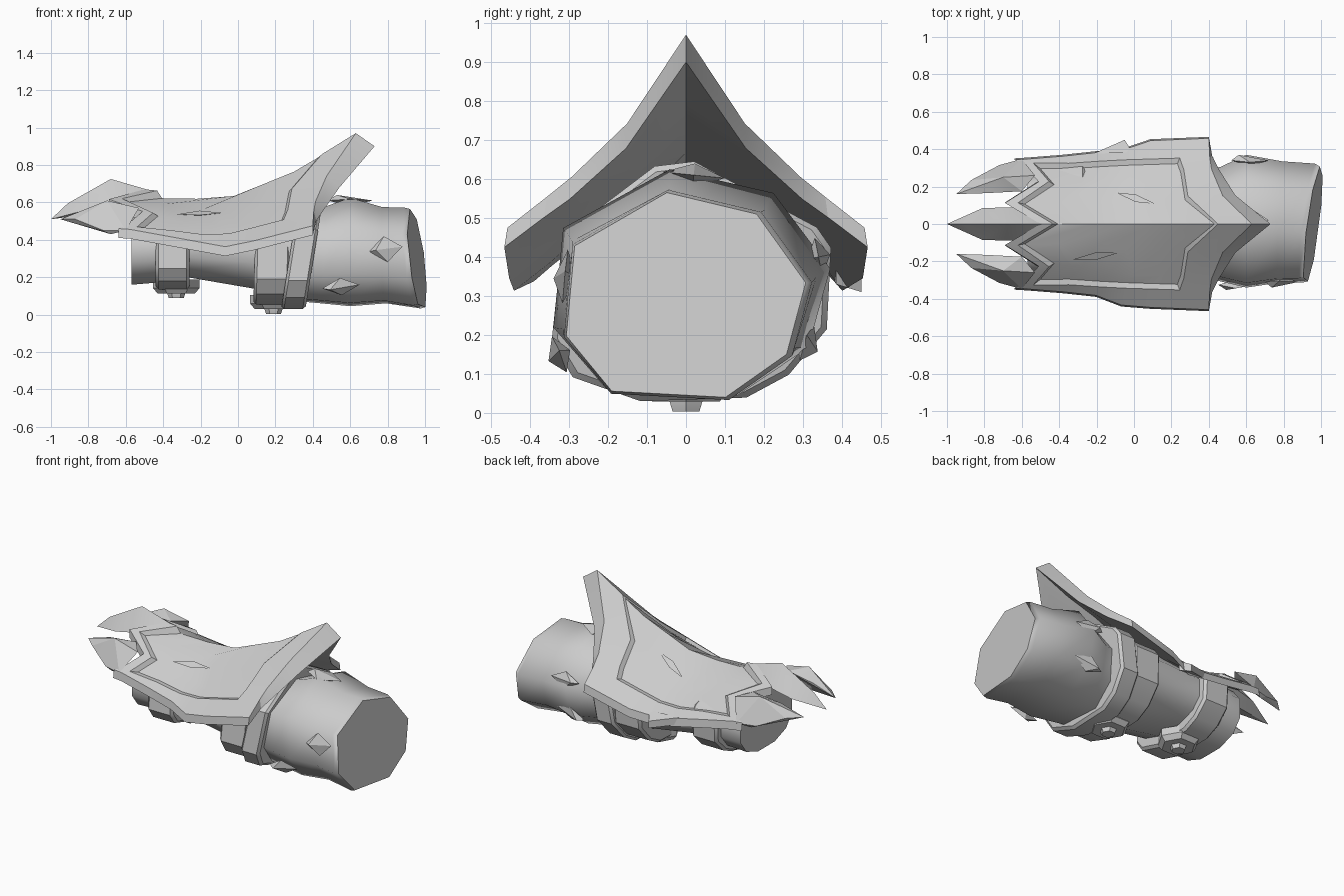
import bpy, bmesh, math
from mathutils import Vector

if "Cube" in bpy.data.objects:
    bpy.data.objects.remove(bpy.data.objects["Cube"])

steel = bpy.data.materials.new("plain grey")
steel.diffuse_color = (0.6, 0.6, 0.6, 1)
steel.use_nodes = True
steel.node_tree.nodes["Principled BSDF"].inputs["Base Color"].default_value = steel.diffuse_color


def finish(name, bm, angle=32):
    bmesh.ops.recalc_face_normals(bm, faces=bm.faces)
    me = bpy.data.meshes.new(name)
    bm.to_mesh(me)
    bm.free()
    ob = bpy.data.objects.new(name, me)
    bpy.context.collection.objects.link(ob)
    me.materials.append(steel)
    bpy.ops.object.select_all(action='DESELECT')
    ob.select_set(True)
    bpy.context.view_layer.objects.active = ob
    bpy.ops.object.shade_smooth_by_angle(angle=math.radians(angle))
    return ob


def lerp_table(table, x):
    if x <= table[0][0]:
        return table[0][1]
    for (x0, a), (x1, b) in zip(table, table[1:]):
        if x <= x1:
            return a + (b - a) * (x - x0) / (x1 - x0)
    return table[-1][1]


def hull(name, points):
    bm = bmesh.new()
    for p in points:
        bm.verts.new(p)
    bmesh.ops.convex_hull(bm, input=bm.verts)
    loose = [v for v in bm.verts if not v.link_faces]
    bmesh.ops.delete(bm, geom=loose, context='VERTS')
    return finish(name, bm, 20)


# sections as (y, z) on a unit scale: irregular octagon, peaked strap and twelve-sided limb
OCTAGON = [(-.16, 1), (.59, .79), (1, .12), (.84, -.58),
           (.33, -1), (-.62, -.94), (-1, -.4), (-.93, .48)]
STRAP = [(.03, 1), (.9, .45), (1, .28), (.97, -.4), (.7, -.78), (.4, -.97),
         (-.35, -1), (-.83, -.8), (-.98, -.5), (-.9, .38), (-.25, .96)]


def soft(c):
    return math.copysign(abs(c) ** .85, c)


ROUND = [(soft(math.sin(math.radians(30 * i + 15))), soft(math.cos(math.radians(30 * i + 15))) / .97)
         for i in range(12)]


def tube(name, rings, section=ROUND, angle=50, rim=0):
    """rings: x, centre y, bottom z, top z, half width, x lean per z, x lean per y"""
    bm = bmesh.new()
    loops = []
    for x, cy, lo, hi, ry, lz, ly in rings:
        cz, rz = (lo + hi) / 2, (hi - lo) / 2
        loops.append([bm.verts.new((x + lz * z * rz + ly * y * ry, cy + y * ry, cz + z * rz))
                      for y, z in section])
    n = len(section)
    for a, b in zip(loops, loops[1:]):
        for i in range(n):
            j = (i + 1) % n
            bm.faces.new((a[i], a[j], b[j], b[i]))
    bm.faces.new(loops[0])
    end = bm.faces.new(loops[-1])
    if rim:
        bmesh.ops.inset_region(bm, faces=[end], thickness=rim)
    return finish(name, bm, angle)


# forearm and flared cuff
tube("forearm", [(-.57, 0, .16, .52, .27, 0, 0), (-.45, 0, .17, .52, .28, 0, 0),
                 (-.27, 0, .20, .52, .28, 0, 0), (.08, 0, .14, .55, .30, 0, 0),
                 (.34, 0, .07, .58, .31, .08, 0)])
tube("cuff", [(.36, 0, .07, .57, .29, .1, 0), (.46, 0, .06, .58, .305, .05, 0),
              (.60, .015, .045, .625, .355, 0, 0), (.78, .01, .06, .575, .325, -.03, .04),
              (.93, .005, .033, .572, .318, -.12, .13), (.957, 0, .04, .565, .307, -.12, .13)],
     OCTAGON, 62, .012)


# straps and collar
def band(name, x0, x1, lo, hi, ry, lean=0):
    b = .015
    tube(name, [(x0, .01, lo + b, hi - b, ry - b, lean, 0), (x0 + b, .01, lo, hi, ry, lean, 0),
                (x1 - b, .01, lo, hi, ry, lean, 0), (x1, .01, lo + b, hi - b, ry - b, lean, 0)],
         STRAP, 32)


band("wrist_strap", -.44, -.26, .135, .58, .315)
band("middle_strap", .09, .28, .055, .60, .335, .03)
band("collar_band", .28, .41, .03, .645, .362, .16)


# strap buckles: six-sided boss with a smaller stud
def buckle(name, x, y, z):
    for part, r, lo, hi in (("plate", .125, .025, .10), ("stud", .05, 0, .05)):
        pts = []
        for i in range(6):
            c, s = math.cos(i * math.pi / 3), math.sin(i * math.pi / 3)
            pts += [(x + r * .8 * c, y + r * .8 * s, z + lo), (x + r * c, y + r * s, z + lo + .03),
                    (x + r * c, y + r * s, z + hi)]
        hull(name + "_" + part, pts)


buckle("wrist_buckle", -.33, 0, .088)
buckle("middle_buckle", .19, 0, .004)

# arched top plate: ridge height, edge height and half width along x
RIDGE = [(-.7, .655), (-.5, .67), (-.2, .64), (-.03, .655), (.25, .77), (.42, .84), (.63, .97)]
EDGE = [(-.7, .46), (-.6, .46), (-.05, .36), (.4, .475)]
WIDTH = [(-.7, .34), (-.6, .345), (-.22, .375), (-.05, .44), (.4, .458)]
BULGE = [(-.4, .03), (.25, 0)]
START = [(0, -.5), (.33, -.69), (.64, -.51), (.87, -.6), (1, -.64)]
END = [(0, .63), (.25, .5), (.5, .42), (1, .40)]
PANEL_SIDE = [(0, .95), (.25, .89), (.42, .86), (.55, .78), (1, .78)]
COLS = [0, .33, .64, .87, 1]
COLS = [-v for v in COLS[:0:-1]] + COLS
ROWS = [0, .06, .25, .42, .55, .70, .84, 1]


def plate_point(u, v):
    a = abs(v)
    x0, x1 = lerp_table(START, a), lerp_table(END, a)
    x = x0 + (x1 - x0) * u
    if a == .87:                 # panel edge narrows towards the cuff
        a = lerp_table(PANEL_SIDE, u)
    y = math.copysign(a, v) * lerp_table(WIDTH, x)
    r, e = lerp_table(RIDGE, x), lerp_table(EDGE, x)
    if v == 1 and u == .55:      # notch in the back edge
        y -= .04
    return Vector((x, y, r + (e - r) * a + lerp_table(BULGE, x) * math.sin(math.pi * a)))


bm = bmesh.new()
top, under = [], []
for u in ROWS:
    top.append([bm.verts.new(plate_point(u, v)) for v in COLS])
    flare = max(0, (u - .70) / .30)
    under.append([bm.verts.new(plate_point(u, v) + Vector((
        .1 * flare * (1 - abs(v)), .008 * v, -.05 - .02 * flare * (1 - abs(v))))) for v in COLS])
panel = []
n, m = len(ROWS), len(COLS)
for i in range(n - 1):
    for j in range(m - 1):
        f = bm.faces.new((top[i][j], top[i + 1][j], top[i + 1][j + 1], top[i][j + 1]))
        if 1 <= i < n - 2 and 1 <= j < m - 2:
            panel.append(f)
        bm.faces.new((under[i][j], under[i][j + 1], under[i + 1][j + 1], under[i + 1][j]))
border = ([(0, j) for j in range(m)] + [(i, m - 1) for i in range(1, n)] +
          [(n - 1, j) for j in range(m - 2, -1, -1)] + [(i, 0) for i in range(n - 2, 0, -1)])
for (a, b), (c, d) in zip(border, border[1:] + border[:1]):
    bm.faces.new((top[a][b], top[c][d], under[c][d], under[a][b]))
bmesh.ops.recalc_face_normals(bm, faces=bm.faces)
# sunken centre panel inside the rim
bmesh.ops.inset_region(bm, faces=panel, thickness=.022, depth=-.02, use_even_offset=True)
finish("top_plate", bm, 22)
# chipped corner beside the notch
hull("edge_chip", [(-.22, .375, .395), (-.22, .375, .35), (-.05, .45, .355), (-.05, .45, .31),
                   (-.01, .385, .39), (-.01, .385, .33)])

# three claw-like points on the hand end of the plate
hull("centre_point", [(-1, 0, .51), (-.91, 0, .595), (-.68, 0, .725), (-.49, 0, .67),
                      (-.81, .085, .56), (-.81, -.085, .56), (-.63, .09, .60), (-.63, -.09, .60),
                      (-.7, 0, .55)])
for s, side in ((1, "back"), (-1, "front")):
    hull(side + "_point", [(x, s * y, z) for x, y, z in (
        (-.95, .16, .51), (-.87, .235, .51), (-.70, .25, .61), (-.53, .26, .57), (-.72, .315, .45),
        (-.60, .348, .45), (-.79, .165, .56), (-.60, .175, .585), (-.68, .31, .43), (-.6, .25, .51))])


# small shards standing out of the cuff: base centre, outward and long directions
def shard(name, centre, out, along, length=.1, width=.05, height=.03):
    c, o, a = Vector(centre), Vector(out).normalized(), Vector(along).normalized()
    w = o.cross(a)
    hull(name, [c - a * length, c + a * length, c + w * width, c - w * width,
                c - o * .03, c - a * length * .6 + o * height])


shard("front_low_shard", (.55, -.325, .15), (.1, -1, -.4), (1, 0, .1))
shard("front_high_shard", (.79, -.31, .35), (0, -1, .1), (1, 0, .15), .09, .07)
shard("top_shard", (.60, .02, .61), (0, .1, 1), (1, 0, 0), .12, .08)
shard("back_high_shard", (.62, .34, .40), (0, 1, .2), (1, 0, 0))
shard("back_low_shard", (.60, .31, .18), (0, 1, -.4), (1, 0, .2))

# thin battle scratches on the panel
for name, s, u0, u1, v in (("front_scratch", -1, .25, .52, .42), ("back_scratch", 1, .5, .66, .3)):
    a, b = plate_point(u0, s * (v + .1)), plate_point(u1, s * (v - .06))
    mid = (a + b) / 2
    hull(name, [p + Vector((0, dy, dz - .018)) for p, dy, dz in (
        (a, 0, 0), (b, 0, 0), (mid, .02, .004 - s * .012), (mid, -.02, .004 + s * .012), (mid, 0, -.01))])
